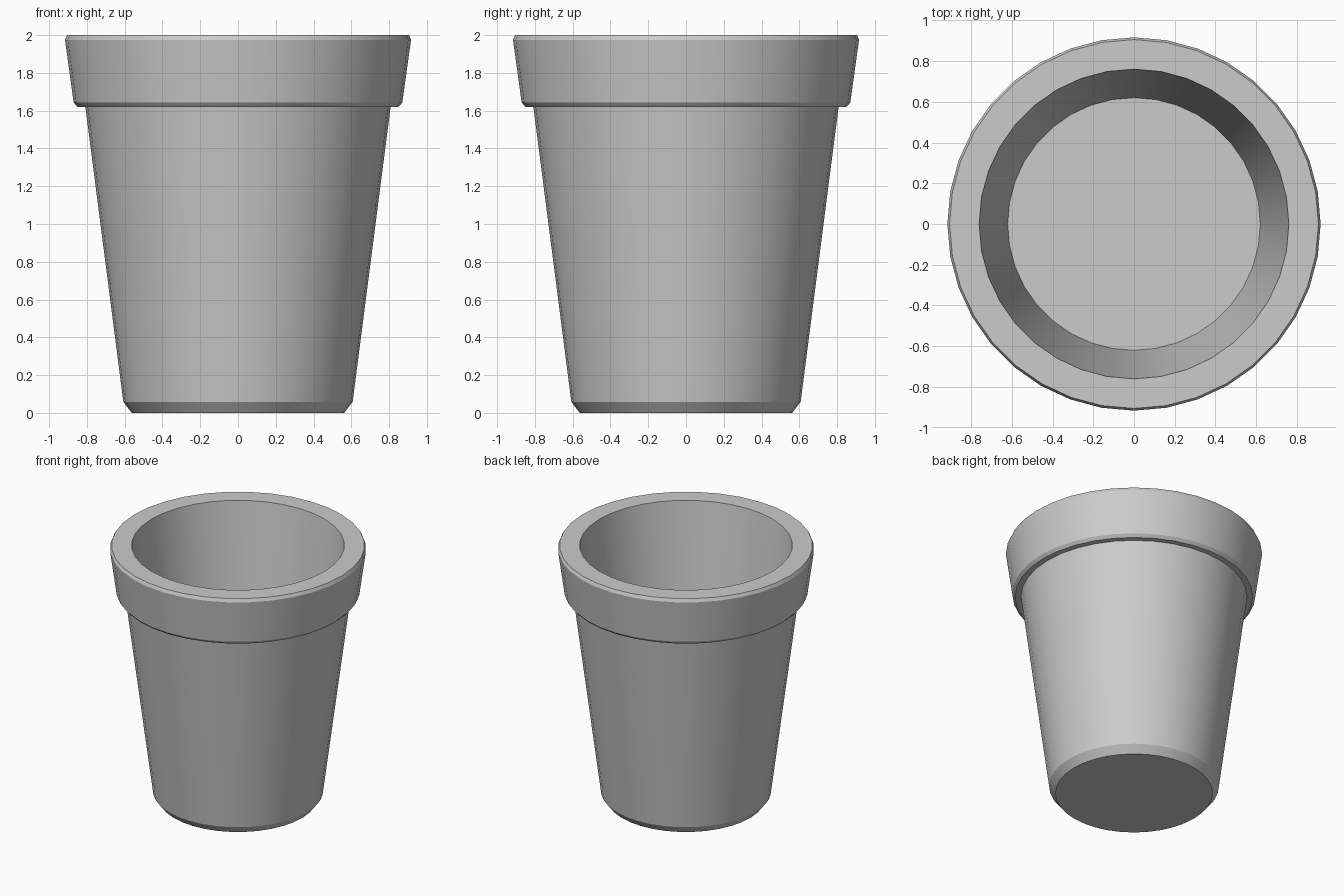
import bpy, bmesh, math

if "Cube" in bpy.data.objects:
    bpy.data.objects.remove(bpy.data.objects["Cube"])

SIDES = 36

# Pot profile (radius, height): underside, tapered wall, rim band, inside wall
profile = [
    (0.562, 0.0), (0.607, 0.058), (0.808, 1.62),
    (0.85, 1.62), (0.87, 1.643), (0.916, 1.975), (0.905, 2.0),
    (0.76, 2.0), (0.62, 0.88),
]

bm = bmesh.new()
rings = []
for r, z in profile:
    rings.append([bm.verts.new((r * math.cos(2 * math.pi * i / SIDES),
                                r * math.sin(2 * math.pi * i / SIDES), z))
                  for i in range(SIDES)])

# Walls between neighbouring rings
for a, b in zip(rings, rings[1:]):
    for i in range(SIDES):
        j = (i + 1) % SIDES
        bm.faces.new((a[i], a[j], b[j], b[i]))

# Underside and inner floor
bm.faces.new(rings[0][::-1])
bm.faces.new(rings[-1])
bmesh.ops.recalc_face_normals(bm, faces=bm.faces)

mesh = bpy.data.meshes.new("plant_pot")
bm.to_mesh(mesh)
bm.free()
pot = bpy.data.objects.new("plant_pot", mesh)
bpy.context.collection.objects.link(pot)

# Smooth round walls, crisp profile edges
bpy.context.view_layer.objects.active = pot
pot.select_set(True)
bpy.ops.object.shade_smooth_by_angle(angle=math.radians(25))
